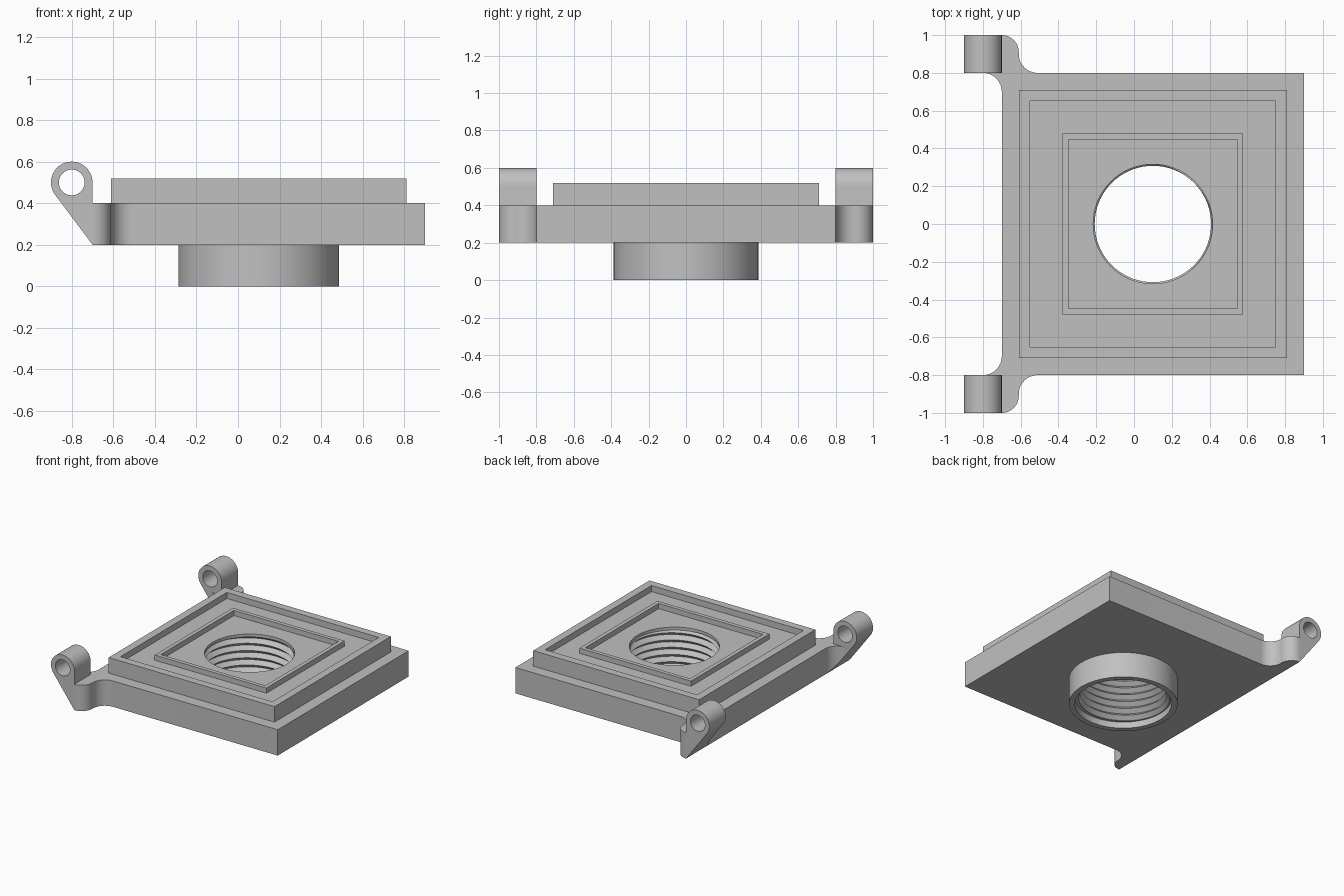
import bpy, bmesh
from math import cos, sin, pi, radians
from mathutils import Vector

cube = bpy.data.objects.get("Cube")
if cube:
    bpy.data.objects.remove(cube, do_unlink=True)

grey = bpy.data.materials.new("machined_grey")
grey.use_nodes = True
grey.diffuse_color = (0.53, 0.53, 0.53, 1)
grey.node_tree.nodes["Principled BSDF"].inputs["Base Color"].default_value = grey.diffuse_color

CX = 0.1                                   # centre of the square tiers and bore
BASE, DECK, FLOOR, RIDGE, RIM = 0.2, 0.4, 0.473, 0.513, 0.52


def finish(name, bm):
    bmesh.ops.recalc_face_normals(bm, faces=bm.faces)
    mesh = bpy.data.meshes.new(name)
    bm.to_mesh(mesh)
    bm.free()
    mesh.materials.append(grey)
    obj = bpy.data.objects.new(name, mesh)
    bpy.context.collection.objects.link(obj)
    return obj


def arc(cx, cy, r, start, end, n=16):
    angles = [radians(start + (end - start) * i / n) for i in range(n + 1)]
    return [(cx + r * cos(a), cy + r * sin(a)) for a in angles]


def extrude(points, offset):
    """Solid prism from a planar outline."""
    bm = bmesh.new()
    face = bm.faces.new([bm.verts.new(p) for p in points])
    top = bmesh.ops.extrude_face_region(bm, geom=[face], use_keep_orig=True)["geom"]
    bmesh.ops.translate(bm, vec=offset, verts=[v for v in top if isinstance(v, bmesh.types.BMVert)])
    return bm


def prism(name, outline, z0, z1):
    return finish(name, extrude([(x, y, z0) for x, y in outline], (0, 0, z1 - z0)))


def square(half):
    return [(CX + sx * half, sy * half) for sx, sy in ((-1, -1), (1, -1), (1, 1), (-1, 1))]


def frame(name, outer, inner, z0, z1):
    """Square ring with plain walls."""
    bm = bmesh.new()
    loops = [[bm.verts.new((x, y, z)) for x, y in square(h)]
             for h, z in ((outer, z0), (outer, z1), (inner, z1), (inner, z0))]
    for k in range(4):
        a, b = loops[k], loops[(k + 1) % 4]
        for i in range(4):
            j = (i + 1) % 4
            bm.faces.new((a[i], a[j], b[j], b[i]))
    return finish(name, bm)


def cut(obj, cutter):
    mod = obj.modifiers.new("cut", 'BOOLEAN')
    mod.operation, mod.solver, mod.object = 'DIFFERENCE', 'EXACT', cutter
    bpy.context.view_layer.objects.active = obj
    bpy.ops.object.modifier_apply(modifier=mod.name)


def thread_cutter():
    """Counterbore, helical thread and plain lead-in as one solid."""
    low, high, pitch, crest, root, n = 0.05, 0.45, 0.056, 0.308, 0.338, 72
    rows = range(-2, int(2 * (high - low) / pitch) + 4)
    bm = bmesh.new()
    columns = []
    for i in range(n + 1):
        turn = i / n
        ring = [(0.345, -0.1), (0.345, low)]
        for k in rows:
            z = min(max(low + pitch * (k / 2 + turn), low), high)
            phase = ((z - low) / pitch - turn) % 1
            ring.append((crest + (root - crest) * (1 - abs(2 * phase - 1)), z))
        ring += [(0.316, high), (0.316, 0.7)]
        a = 2 * pi * turn
        columns.append([bm.verts.new((CX + r * cos(a), r * sin(a), z)) for r, z in ring])
    for a, b in zip(columns, columns[1:]):
        for k in range(len(a) - 1):
            bm.faces.new((a[k], b[k], b[k + 1], a[k + 1]))
    bmesh.ops.remove_doubles(bm, verts=bm.verts, dist=1e-5)
    bmesh.ops.holes_fill(bm, edges=[e for e in bm.edges if e.is_boundary], sides=0)
    return finish("bore_cutter", bm)


# Base plate with rounded lugs and fillets, trimmed along the hinge slope
half = [(0.9, 0.8)]
half += arc(-0.51, 0.9, 0.1, 270, 180)
half += arc(-0.7, 0.91, 0.09, 0, 90)
half += [(-0.7, 0.8)]
half += arc(-0.8, 0.7, 0.1, 90, 0)
outline = half + [(x, -y) for x, y in reversed(half)]
bm = extrude([(x, y, BASE) for x, y in outline], (0, 0, DECK - BASE))
bmesh.ops.bisect_plane(bm, geom=bm.verts[:] + bm.edges[:] + bm.faces[:], dist=1e-5,
                       plane_co=(-0.7, 0, BASE), plane_no=Vector((-0.8, 0, -0.6)),
                       clear_outer=True)
bmesh.ops.holes_fill(bm, edges=[e for e in bm.edges if e.is_boundary], sides=0)
plate = finish("base_plate", bm)

# Raised square tiers
floor = prism("tray_floor", square(0.65), DECK, FLOOR)
rim = frame("outer_rim", 0.71, 0.65, DECK, RIM)
ridge = frame("inner_ridge", 0.478, 0.447, FLOOR, RIDGE)

# Round collar below the plate
collar = prism("collar", arc(CX, 0, 0.387, 0, 360, 96)[:-1], 0, BASE)

# Threaded bore through the whole stack
bore = thread_cutter()
for part in (plate, floor, collar):
    cut(part, bore)
bpy.data.objects.remove(bore, do_unlink=True)

# Hinge knuckles with pin holes
knuckle = arc(-0.8, 0.5, 0.1, 0, 216.87, 32) + [(-0.7, BASE)]
pin_hole = arc(-0.8, 0.5, 0.062, 0, 360, 40)[:-1]
hinges = []
for side, y in (("back", 0.8), ("front", -1.0)):
    hinge = finish(side + "_hinge", extrude([(x, y, z) for x, z in knuckle], (0, 0.2, 0)))
    pin = finish("pin_cutter", extrude([(x, y - 0.1, z) for x, z in pin_hole], (0, 0.4, 0)))
    cut(hinge, pin)
    bpy.data.objects.remove(pin, do_unlink=True)
    hinges.append(hinge)

# Smooth round surfaces, keep edges sharp
bpy.ops.object.select_all(action='DESELECT')
for obj in [plate, floor, rim, ridge, collar] + hinges:
    obj.select_set(True)
    bpy.context.view_layer.objects.active = obj
bpy.ops.object.shade_smooth_by_angle(angle=radians(30))
